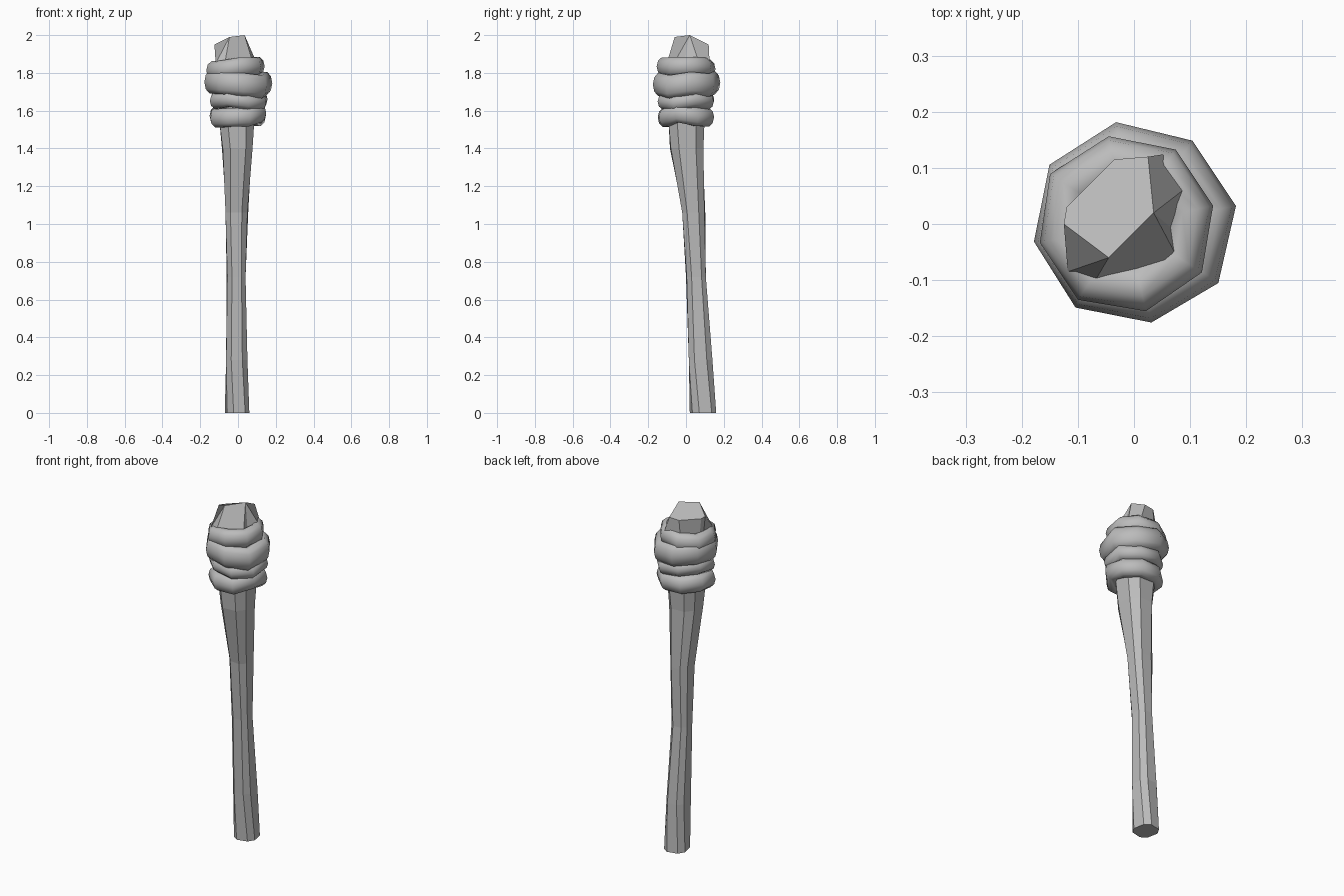
import bpy, bmesh, math, random

random.seed(4)
if "Cube" in bpy.data.objects:
    bpy.data.objects.remove(bpy.data.objects["Cube"])

grey = bpy.data.materials.new("plain grey")
grey.use_nodes = True
COLOUR = (0.5, 0.5, 0.5, 1)
grey.diffuse_color = COLOUR
grey.node_tree.nodes["Principled BSDF"].inputs["Base Color"].default_value = COLOUR


def loft(name, rings, smooth=False, closed=False):
    """Skin a list of equally long point rings; cap the ends or join them up."""
    bm = bmesh.new()
    loops = [[bm.verts.new(p) for p in ring] for ring in rings]
    pairs = list(zip(loops, loops[1:]))
    if closed:
        pairs.append((loops[-1], loops[0]))
    else:
        bm.faces.new(loops[0][::-1])
        bm.faces.new(loops[-1])
    for low, high in pairs:
        for i in range(len(low)):
            j = (i + 1) % len(low)
            bm.faces.new((low[i], low[j], high[j], high[i]))
    bmesh.ops.remove_doubles(bm, verts=bm.verts, dist=0.0005)
    bmesh.ops.recalc_face_normals(bm, faces=bm.faces)
    for f in bm.faces:
        f.smooth = smooth
    mesh = bpy.data.meshes.new(name)
    bm.to_mesh(mesh)
    bm.free()
    mesh.materials.append(grey)
    obj = bpy.data.objects.new(name, mesh)
    bpy.context.collection.objects.link(obj)
    return obj


# Handle: bent, chamfered square shaft; z, x range, y range, twist in degrees
SHAFT = [
    (0.00, -0.07, 0.06, 0.02, 0.16, 12),
    (0.28, -0.063, 0.05, 0.015, 0.14, 0),
    (0.72, -0.06, 0.04, 0.0, 0.105, 4),
    (1.06, -0.066, 0.054, -0.02, 0.102, -4),
    (1.40, -0.085, 0.077, -0.085, 0.092, 3),
    (1.54, -0.098, 0.086, -0.092, 0.098, 0),
    (1.80, -0.10, 0.09, -0.09, 0.10, 0),
]
shaft_rings = []
for z, x0, x1, y0, y1, twist in SHAFT:
    pts = []
    for k in range(8):
        a = math.radians(45 * k + 22.5 + (5 if k % 2 == 0 else -5) + twist)
        pts.append((math.cos(a), math.sin(a)))
    mx = max(p[0] for p in pts)
    my = max(p[1] for p in pts)
    shaft_rings.append([((x0 + x1) / 2 + p[0] / mx * (x1 - x0) / 2,
                         (y0 + y1) / 2 + p[1] / my * (y1 - y0) / 2, z) for p in pts])
loft("handle", shaft_rings)

# Head: chipped block with a slanted top
TOP = [(-0.045, -0.06, 1.99), (-0.125, 0.0, 1.95), (-0.12, 0.03, 1.945),
       (-0.035, 0.115, 1.945), (0.025, 0.12, 1.95), (0.035, 0.02, 2.0),
       (0.035, 0.02, 2.0), (0.035, 0.02, 2.0), (-0.045, -0.06, 1.99)]
BASE = [(-0.118, -0.085), (-0.115, 0.0), (-0.11, 0.03), (-0.04, 0.11), (0.058, 0.125),
        (0.1, 0.07), (0.07, -0.01), (0.08, -0.065), (-0.07, -0.102)]
loft("head", [[(x, y, 1.7) for x, y in BASE], [(x, y, 1.85) for x, y in BASE], TOP])

# Wraps: four soft eight-sided bands; z, radius, half height, turn, x shift, tilt
BANDS = [
    ("lowest_wrap", 1.572, 0.160, 0.052, 24, 0.002, 0.04),
    ("lower_wrap", 1.657, 0.160, 0.044, 20, 0.004, -0.03),
    ("upper_wrap", 1.745, 0.181, 0.064, 10, 0.0, -0.05),
    ("top_wrap", 1.826, 0.160, 0.052, 12, -0.012, 0.04),
]
THICK = 0.04
for name, z, radius, half, turn, shift, tilt in BANDS:
    sections = []
    for k in range(8):
        a = math.radians(45 * k + turn)
        r = radius + random.uniform(-0.004, 0.004)
        lift = random.uniform(-0.012, 0.012) + tilt * r * math.cos(a)
        section = []
        for s in range(10):
            t = 2 * math.pi * s / 10
            d = r - THICK + THICK * math.cos(t)
            if math.cos(t) < 0:
                d = r - THICK + 1.3 * THICK * math.cos(t)
            section.append((shift + d * math.cos(a), d * math.sin(a),
                            z + lift + half * math.sin(t)))
        sections.append(section)
    loft(name, sections, smooth=True, closed=True)
